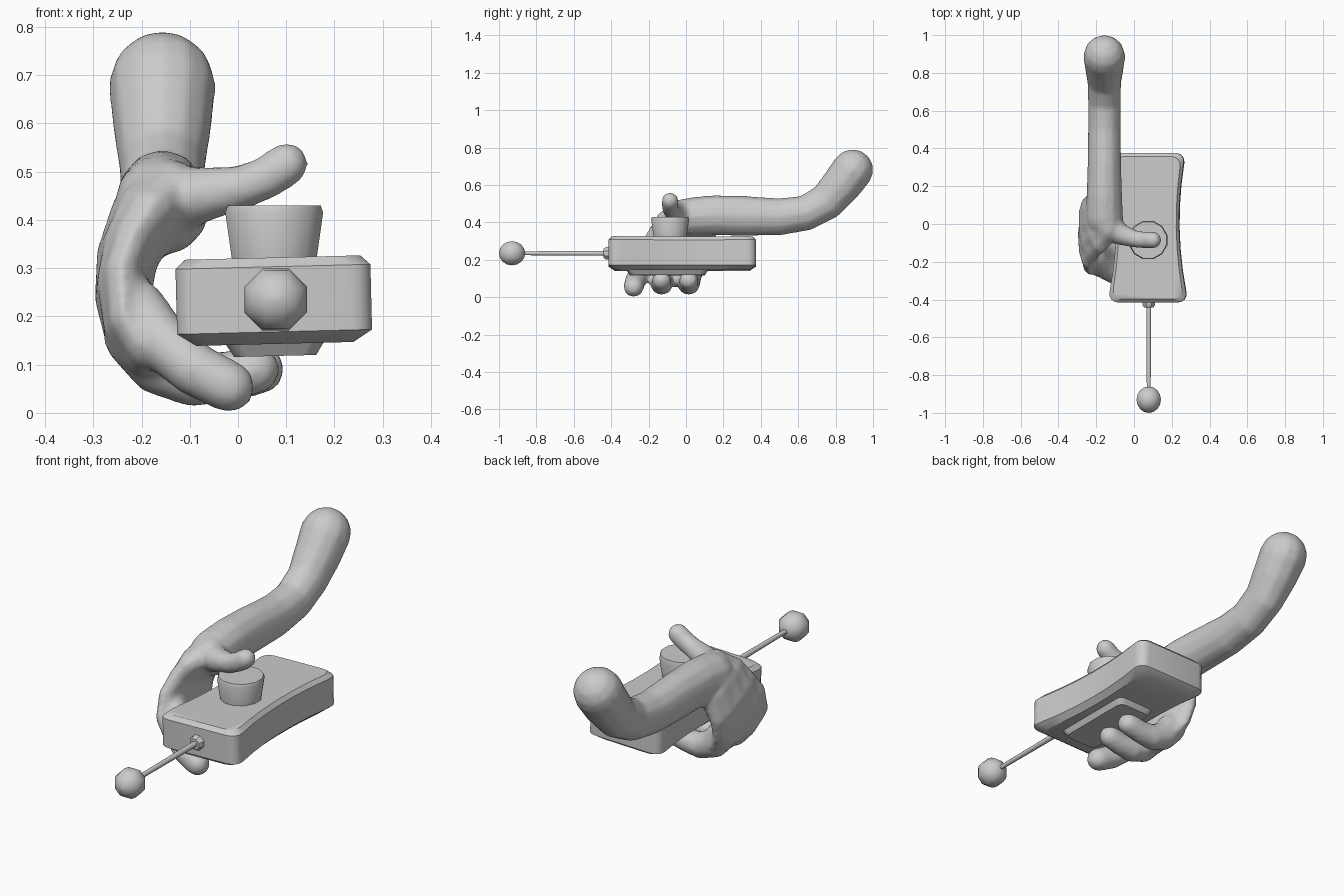
import bpy, bmesh, math
from mathutils import Vector, Matrix

cube = bpy.data.objects.get("Cube")
if cube:
    bpy.data.objects.remove(cube)


def finish(name, bm, angle=35):
    bmesh.ops.recalc_face_normals(bm, faces=bm.faces)
    mesh = bpy.data.meshes.new(name)
    bm.to_mesh(mesh)
    bm.free()
    obj = bpy.data.objects.new(name, mesh)
    bpy.context.collection.objects.link(obj)
    bpy.ops.object.select_all(action='DESELECT')
    obj.select_set(True)
    bpy.context.view_layer.objects.active = obj
    bpy.ops.object.shade_smooth_by_angle(angle=math.radians(angle))
    return obj


def loft(bm, rings):
    """Skin a list of equally sized point rings and cap both ends."""
    loops = [[bm.verts.new(p) for p in ring] for ring in rings]
    n = len(loops[0])
    for a, b in zip(loops, loops[1:]):
        for i in range(n):
            j = (i + 1) % n
            bm.faces.new((a[i], a[j], b[j], b[i]))
    bm.faces.new(loops[0][::-1])
    bm.faces.new(loops[-1])


def limb(bm, path, wide, sides=12):
    """Round-ended tube; each path entry is x, y, z, width radius, thickness radius."""
    wide = Vector(wide)
    pts = [Vector(p[:3]) for p in path]
    rings = []

    def ring(c, t, w, h):
        side = (wide - t * wide.dot(t)).normalized()
        up = t.cross(side)
        turn = [math.tau * i / sides for i in range(sides)]
        rings.append([c + side * w * math.cos(a) + up * h * math.sin(a) for a in turn])

    last = len(path) - 1
    for i, (c, p) in enumerate(zip(pts, path)):
        w, h = p[3], p[-1]
        t = (pts[min(i + 1, last)] - pts[max(i - 1, 0)]).normalized()
        caps = [0]
        if i == 0:
            caps = [-75, -50, -25, 0]
        elif i == last:
            caps = [0, 25, 50, 75]
        for deg in caps:
            a = math.radians(deg)
            ring(c + t * min(w, h) * math.sin(a), t, w * math.cos(a), h * math.cos(a))
    loft(bm, rings)


def rounded_rect(hx, hy, r, z, shape=lambda y: 1.0, steps=4, side_steps=6):
    """Rounded rectangle outline whose width may vary along y."""
    pts = []
    for k, (sx, sy) in enumerate([(1, 1), (-1, 1), (-1, -1), (1, -1)]):
        for s in range(steps + 1):
            a = math.pi / 2 * (k + s / steps)
            pts.append((sx * (hx - r) + r * math.cos(a), sy * (hy - r) + r * math.sin(a)))
        if sx * sy < 0:
            for s in range(1, side_steps):
                pts.append((sx * hx, sy * (hy - r) * (1 - 2 * s / side_steps)))
    return [Vector((x * shape(y), y, z)) for x, y in pts]


def lathe(name, profile, sides, matrix, angle=35):
    """Solid of revolution from (radius, height) pairs."""
    bm = bmesh.new()
    turn = [math.tau * (i + 0.5) / sides for i in range(sides)]
    loft(bm, [[Vector((r * math.cos(a), r * math.sin(a), h)) for a in turn]
              for r, h in profile])
    bm.transform(matrix)
    return finish(name, bm, angle)


# Arm, palm, thumb and fingers, fused into one smooth form
bm = bmesh.new()
ARM_X = -0.157
limb(bm, [(ARM_X, 0.89, 0.68, 0.112, 0.112), (ARM_X, 0.83, 0.60, 0.104, 0.108),
          (ARM_X, 0.75, 0.51, 0.09, 0.1), (ARM_X, 0.64, 0.45, 0.087, 0.096),
          (ARM_X, 0.5, 0.43, 0.087, 0.1), (ARM_X, 0.3, 0.435, 0.09, 0.108),
          (ARM_X, 0.15, 0.438, 0.095, 0.108), (ARM_X, 0.03, 0.43, 0.1, 0.105)], (1, 0, 0))
limb(bm, [(-0.15, 0.03, 0.45, 0.13, 0.075), (-0.195, 0.01, 0.4, 0.17, 0.075),
          (-0.23, -0.02, 0.32, 0.18, 0.065), (-0.238, -0.06, 0.24, 0.19, 0.06),
          (-0.218, -0.09, 0.16, 0.19, 0.06), (-0.18, -0.1, 0.11, 0.18, 0.055)], (0, 1, 0))
limb(bm, [(-0.14, -0.01, 0.44, 0.075), (-0.06, -0.06, 0.455, 0.056),
          (0.01, -0.08, 0.468, 0.046), (0.06, -0.085, 0.488, 0.045),
          (0.1, -0.085, 0.515, 0.046)], (0, 1, 0))
limb(bm, [(-0.21, -0.18, 0.22, 0.06), (-0.16, -0.23, 0.15, 0.06),
          (-0.09, -0.27, 0.09, 0.057), (-0.02, -0.28, 0.055, 0.055)], (0, 1, 0))
for y, tip in [(-0.13, 0.035), (0.015, 0.045)]:
    limb(bm, [(-0.21, y, 0.16, 0.07), (-0.16, y, 0.1, 0.068),
              (-0.09, y, 0.07, 0.06), (-0.02, y, 0.075, 0.053),
              (tip, y, 0.09, 0.052)], (0, 1, 0))
arm = finish("arm_and_hand", bm, 180)
remesh = arm.modifiers.new("Fuse", 'REMESH')
remesh.mode = 'VOXEL'
remesh.voxel_size = 0.012
remesh.use_smooth_shade = True
smooth = arm.modifiers.new("Soften", 'SMOOTH')
smooth.factor = 0.5
smooth.iterations = 6

# Waisted controller body
CX, CY = 0.08, -0.02
tilt = Matrix.Translation((CX, CY, 0)) @ Matrix.Rotation(-0.025, 4, 'Y')


def waist(y):
    return 0.79 + 1.25 * y * y - 0.08 * y


bm = bmesh.new()
loft(bm, [rounded_rect(0.21 - d, 0.395 - d, 0.055, z, waist)
          for z, d in [(0.143, 0.035), (0.168, 0.0), (0.303, 0.0), (0.322, 0.018)]])
bm.transform(tilt)
finish("controller_body", bm)

# Raised pad beneath the body
bm = bmesh.new()
loft(bm, [rounded_rect(0.085 + d, 0.2 + d, 0.03, z) for z, d in [(0.118, 0), (0.15, 0.02)]])
bm.transform(Matrix.Translation((0, -0.08, 0)) @ tilt)
finish("underside_pad", bm)

# Push button
lathe("button", [(0.088, 0.3), (0.105, 0.415), (0.1, 0.43), (0.085, 0.43)], 12,
      Matrix.Translation((0.075, -0.085, 0)), 40)

# Antenna pointing forward
forward = Matrix.Translation((0.078, 0, 0.235)) @ Matrix.Rotation(math.pi / 2, 4, 'X')
lathe("antenna_collar", [(0.035, 0.4), (0.035, 0.43), (0.026, 0.442)], 8, forward)
lathe("antenna_rod", [(0.014, 0.42), (0.011, 0.9)], 8, forward, 60)
ball = [(0.07 * math.sin(a), 0.93 - 0.07 * math.cos(a))
        for a in (math.pi * k / 8 for k in range(1, 8))]
ball = [(0.002, 0.86)] + ball + [(0.002, 1.0)]
lathe("antenna_ball", ball, 8, forward, 60)
